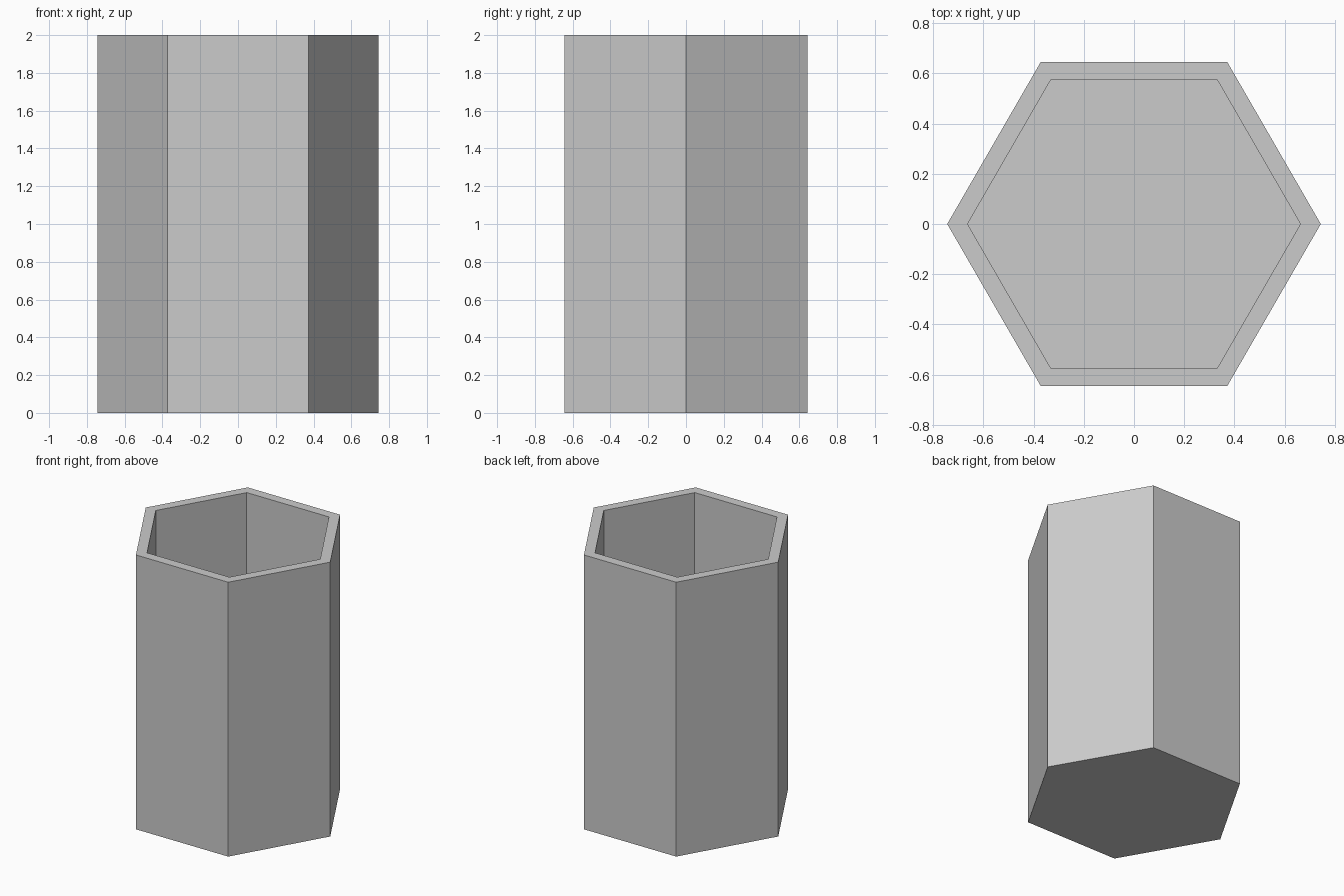
import bpy, bmesh
from math import cos, sin, pi

if "Cube" in bpy.data.objects:
    bpy.data.objects.remove(bpy.data.objects["Cube"])

SIDES = 6
OUTER, INNER = 0.744, 0.663
HEIGHT, FLOOR = 2.0, 0.07

bm = bmesh.new()


def ring(radius, z):
    return [bm.verts.new((radius * cos(2 * pi * i / SIDES),
                          radius * sin(2 * pi * i / SIDES), z))
            for i in range(SIDES)]


# Profile: outer base, outer rim, inner rim, inner floor
rings = [ring(r, z) for r, z in
         ((OUTER, 0), (OUTER, HEIGHT), (INNER, HEIGHT), (INNER, FLOOR))]
for a, b in zip(rings, rings[1:]):
    for i in range(SIDES):
        j = (i + 1) % SIDES
        bm.faces.new((a[i], a[j], b[j], b[i]))

# Underside and cavity floor
bm.faces.new(rings[0][::-1])
bm.faces.new(rings[-1])
bmesh.ops.recalc_face_normals(bm, faces=bm.faces)

mesh = bpy.data.meshes.new("hexagonal_cup")
bm.to_mesh(mesh)
bm.free()
cup = bpy.data.objects.new("hexagonal_cup", mesh)
bpy.context.collection.objects.link(cup)
